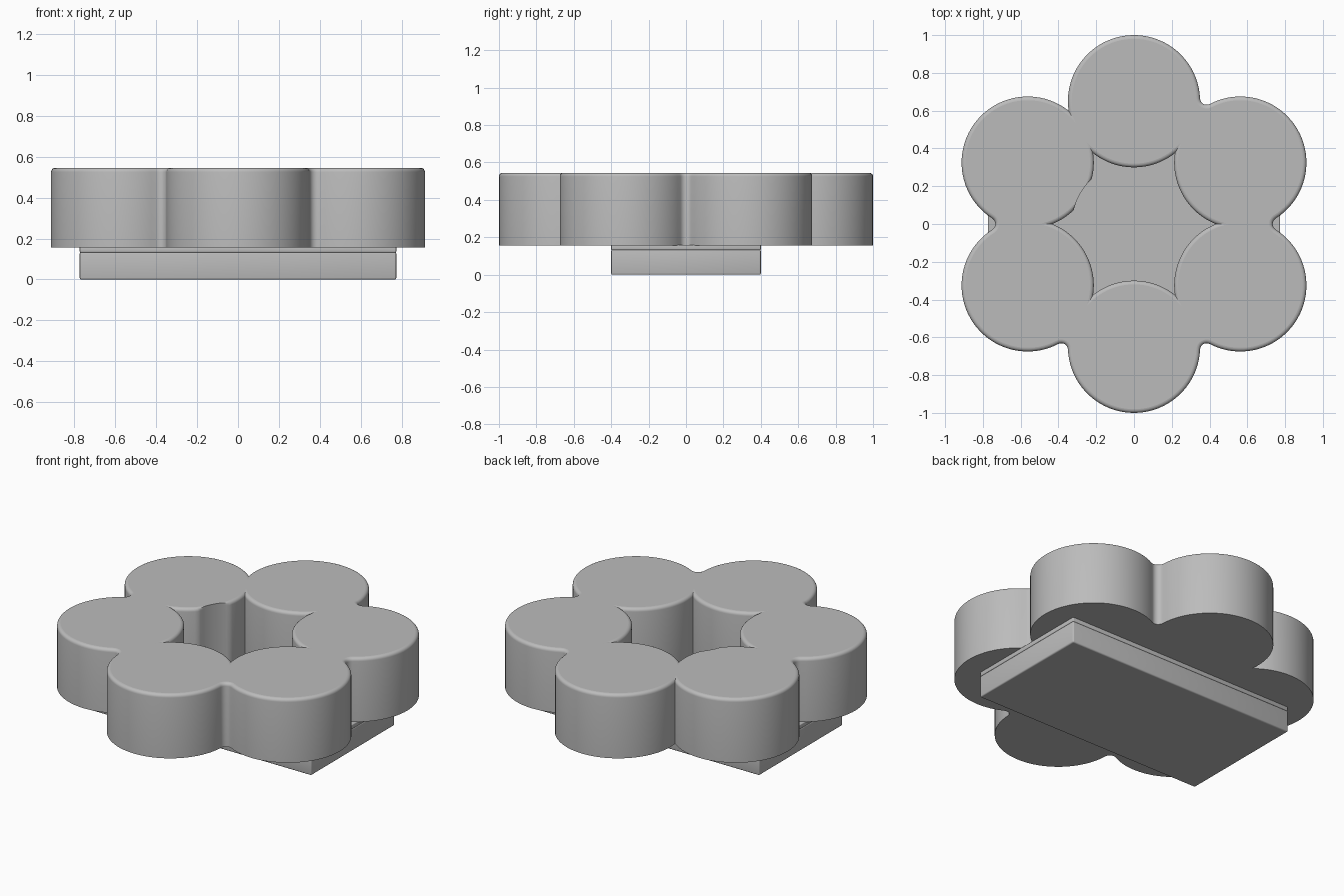
import bpy
import bmesh
from math import sin, cos, pi, sqrt, atan2, radians
from mathutils import Vector

if "Cube" in bpy.data.objects:
    bpy.data.objects.remove(bpy.data.objects["Cube"])

grey = bpy.data.materials.new("plain grey")
grey.use_nodes = True
colour = (0.5, 0.5, 0.5, 1)
grey.diffuse_color = colour
grey.node_tree.nodes["Principled BSDF"].inputs["Base Color"].default_value = colour

PETALS, RING, RADIUS = 6, 0.65, 0.35     # petal circles around the centre
FILLET, ROUND = 0.035, 0.02              # outer notch fillet, top edge rounding
LOW, TOP = 0.157, 0.545
CUT = 0.327                              # small round cut in one petal
HALF = RING * sin(pi / PETALS)
SEAM = RING * cos(pi / PETALS)


def polar(length, angle):
    return Vector((length * cos(angle), length * sin(angle)))


def arc(centre, radius, start, end, steps):
    return [centre + polar(radius, start + (end - start) * i / steps)
            for i in range(steps + 1)]


def outer_outline(inset):
    """Lobed outer edge, with a filleted notch between most petals."""
    r, points = RADIUS - inset, []

    def notch(index):
        # The notch at the back left is left sharp
        f = 0 if index == 1 else FILLET + inset
        reach = SEAM + sqrt(max((r + f) ** 2 - HALF ** 2, 0))
        return f, reach

    for k in range(PETALS):
        a = radians(30 + 60 * k)
        centre = polar(RING, a)
        before = polar(notch((k - 1) % PETALS)[1], a - pi / 6) - centre
        f, reach = notch(k)
        hub = polar(reach, a + pi / 6)
        after = hub - centre
        start, end = atan2(before.y, before.x), atan2(after.y, after.x)
        while end < start:
            end += 2 * pi
        points += arc(centre, r, start, end, 40)
        facing = a + pi / 6
        swing = atan2(HALF, reach - SEAM)
        points += arc(hub, f, facing + pi - swing, facing + pi + swing, 8)[::-1]
    return points


def inner_outline(inset):
    """Star-shaped opening left between the petals."""
    r, points = RADIUS - inset, []
    spread = pi / 3 - atan2(sqrt(max(r * r - HALF ** 2, 0)), HALF)
    for k in range(PETALS):
        a = radians(30 + 60 * k)
        lobe = arc(polar(RING, a), r, a + pi + spread, a + pi - spread, 24)
        if k == 2:
            lobe = [p.normalized() * max(p.length, CUT) for p in lobe]
        points += lobe
    return points


def finish(bm, name):
    bmesh.ops.recalc_face_normals(bm, faces=bm.faces)
    for face in bm.faces:
        face.smooth = abs(face.normal.z) < 0.999
    for edge in bm.edges:
        flat = any(not f.smooth for f in edge.link_faces)
        edge.smooth = not flat and edge.calc_face_angle(0) < 0.6
    mesh = bpy.data.meshes.new(name)
    bm.to_mesh(mesh)
    bm.free()
    mesh.materials.append(grey)
    obj = bpy.data.objects.new(name, mesh)
    bpy.context.collection.objects.link(obj)
    return obj


def make_flower():
    bm = bmesh.new()
    levels = [(0, LOW)] + [(ROUND * (1 - cos(t)), TOP - ROUND * (1 - sin(t)))
                           for t in [pi / 2 * i / 5 for i in range(6)]]
    caps = [[], []]
    for outline in (outer_outline, inner_outline):
        rings = [[bm.verts.new((p.x, p.y, z)) for p in outline(d)] for d, z in levels]
        for low, high in zip(rings, rings[1:]):
            for i in range(len(low)):
                j = (i + 1) % len(low)
                bm.faces.new((low[i], low[j], high[j], high[i]))
    bmesh.ops.remove_doubles(bm, verts=bm.verts, dist=0.0002)
    # Flat top and underside between the two outlines
    rims = [e for e in bm.edges if e.is_boundary]
    for edge in rims:
        caps[edge.verts[0].co.z > (LOW + TOP) / 2].append(edge)
    for edges in caps:
        bmesh.ops.triangle_fill(bm, edges=edges, use_beauty=True, normal=(0, 0, 1))
    finish(bm, "flower_ring")


def make_slab(name, low, high, bevel):
    bm = bmesh.new()
    bmesh.ops.create_cube(bm, size=1)
    for v in bm.verts:
        v.co = (v.co.x * 1.546, v.co.y * 0.8, low + (v.co.z + 0.5) * (high - low))
    bmesh.ops.bevel(bm, geom=bm.edges[:], offset=bevel, segments=3,
                    profile=0.5, affect='EDGES')
    finish(bm, name)


make_flower()
make_slab("base_slab", 0, 0.134, 0.008)
make_slab("base_lid", 0.132, 0.16, 0.005)
